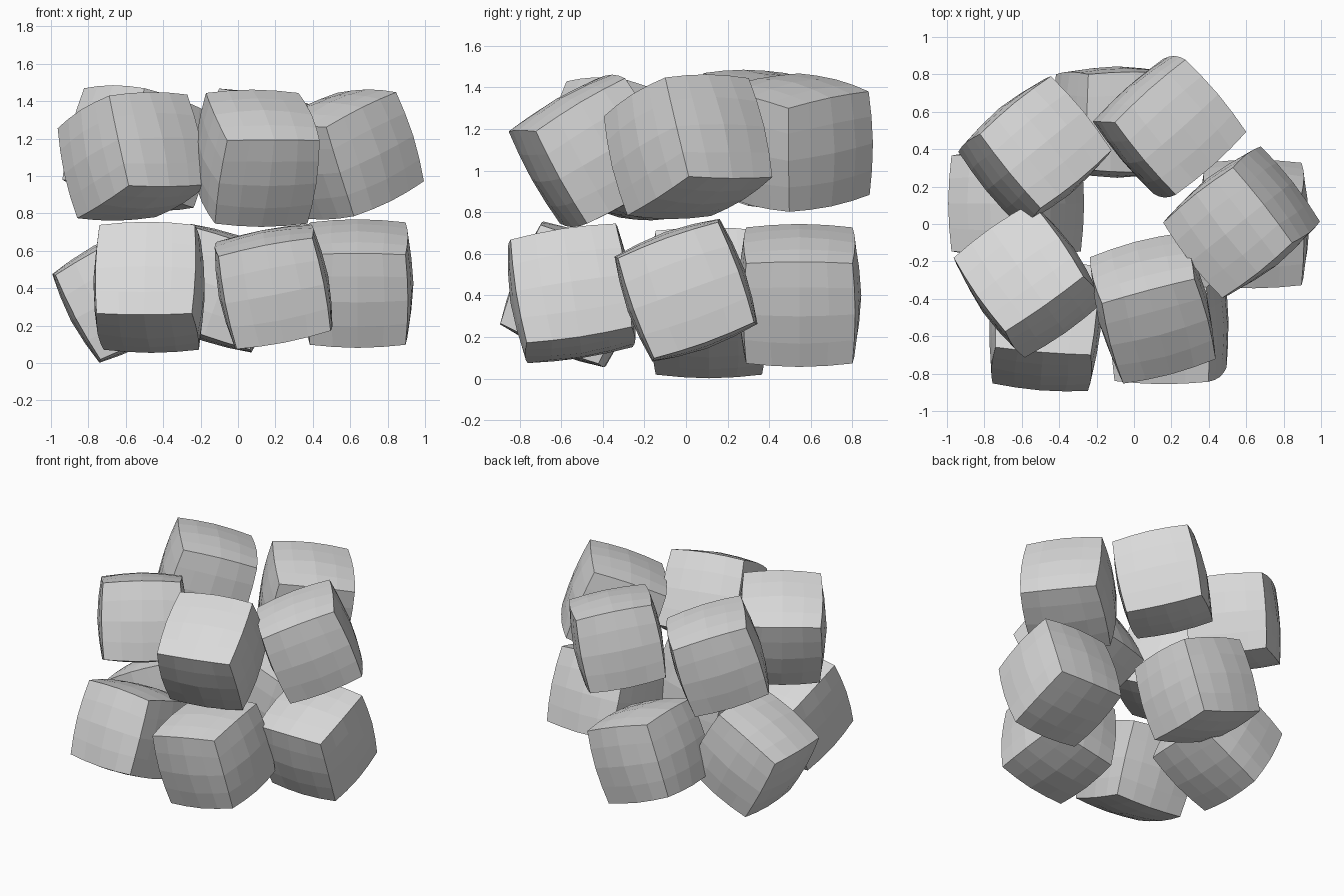
import bpy
import bmesh
from mathutils import Matrix, Vector

old = bpy.data.objects.get("Cube")
if old:
    bpy.data.objects.remove(old, do_unlink=True)

# Plain grey finish
grey = bpy.data.materials.new("light_grey")
grey.use_nodes = True
grey.diffuse_color = (0.7, 0.7, 0.7, 1)
grey.node_tree.nodes["Principled BSDF"].inputs["Base Color"].default_value = (0.7, 0.7, 0.7, 1)


def pillow_cube_mesh(flat_part, round_part):
    """Cube with a grid on every face, puffed part of the way to a sphere."""
    bm = bmesh.new()
    bmesh.ops.create_cube(bm, size=2)
    bmesh.ops.subdivide_edges(bm, edges=bm.edges[:], cuts=3, use_grid_fill=True)
    for v in bm.verts:
        v.co = v.co * flat_part + v.co.normalized() * round_part
    bmesh.ops.recalc_face_normals(bm, faces=bm.faces[:])
    mesh = bpy.data.meshes.new("pillow_cube")
    bm.to_mesh(mesh)
    bm.free()
    mesh.materials.append(grey)
    return mesh


block_mesh = pillow_cube_mesh(0.198, 0.1)


def place_block(name, centre, edge_a, edge_b):
    """Place a block by its centre and the directions of two of its edges."""
    a = Vector(edge_a).normalized()
    b = Vector(edge_b)
    b = (b - a * b.dot(a)).normalized()
    turn = Matrix((a, b, a.cross(b))).transposed().to_4x4()
    block = bpy.data.objects.new(name, block_mesh)
    bpy.context.collection.objects.link(block)
    block.matrix_world = Matrix.Translation(centre) @ turn


# Lower ring of five tumbled blocks
place_block("lower_right_block", (-0.63, 0.11, 0.365), (0, 1, 0), (0.25, 0, -0.47))
place_block("lower_back_block", (-0.09, 0.545, 0.4), (0.5, 0, -0.18), (0, 1, 0))
place_block("lower_left_block", (0.64, 0, 0.425), (0, 0.5, 0.18), (0, 0.17, -0.48))
place_block("lower_front_left_block", (0.19, -0.55, 0.41), (0.1, 0.08, -0.51), (0.5, 0, 0.07))
place_block("lower_front_right_block", (-0.475, -0.54, 0.405), (0.5, -0.04, 0), (0.02, 0.2, 0.49))

# Upper ring of five tumbled blocks
place_block("upper_back_right_block", (-0.53, 0.39, 1.15), (0.38, 0.31, -0.15), (0.31, -0.43, 0.01))
place_block("upper_back_left_block", (0.19, 0.52, 1.135), (-0.32, 0.38, 0.08), (-0.39, -0.32, 0.09))
place_block("upper_left_block", (0.575, 0.01, 1.115), (0.38, 0.3, 0.19), (0.17, 0.13, -0.47))
place_block("upper_front_block", (0.1, -0.45, 1.095), (0.49, 0.13, 0), (0.11, -0.42, -0.25))
place_block("upper_front_right_block", (-0.565, -0.3, 1.105), (-0.3, 0.43, -0.19), (0.4, 0.37, -0.02))
